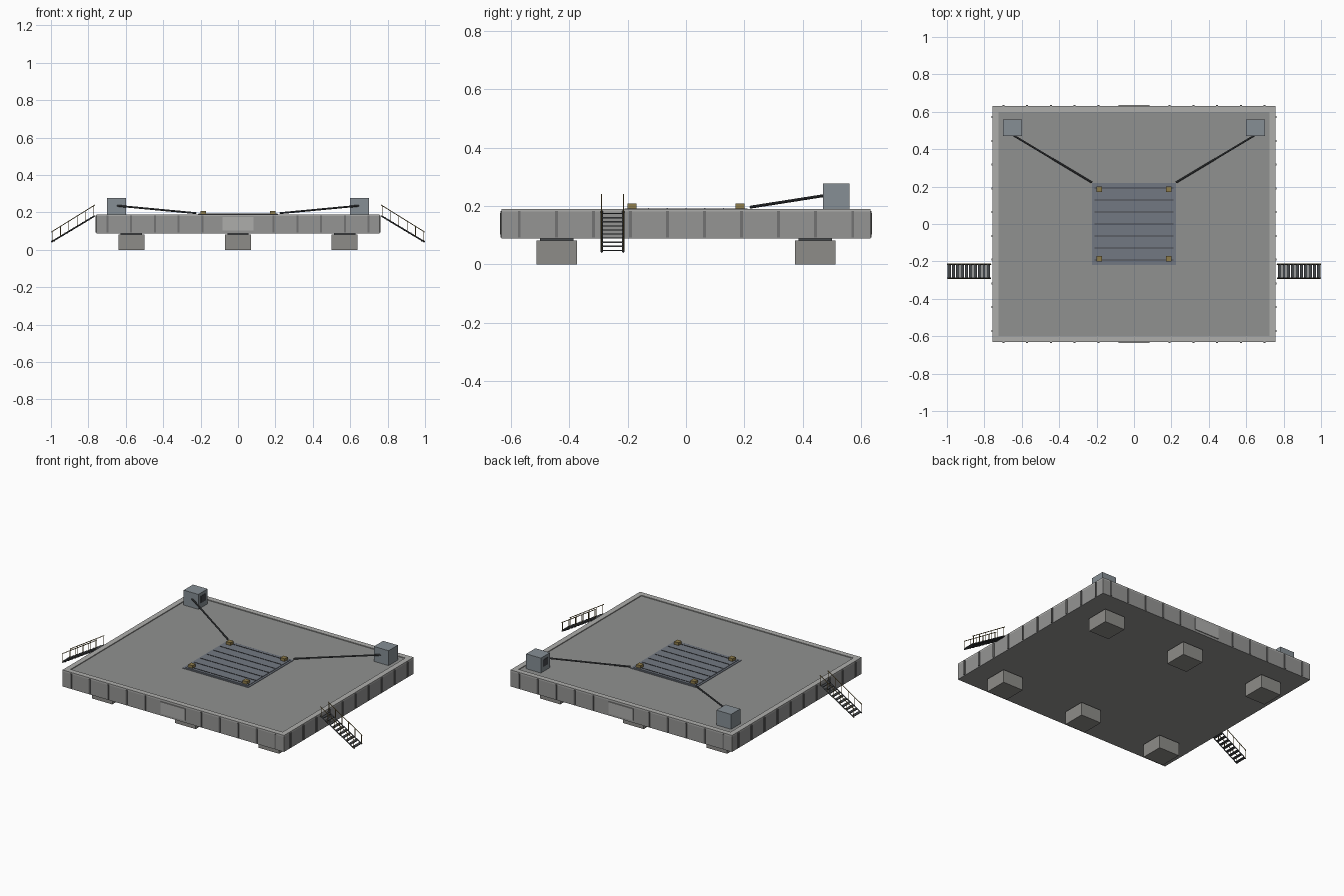
import bpy, bmesh, math
from mathutils import Vector, Matrix

if "Cube" in bpy.data.objects:
    bpy.data.objects.remove(bpy.data.objects["Cube"])


def material(name, rgb):
    m = bpy.data.materials.new(name)
    m.diffuse_color = (*rgb, 1)
    m.use_nodes = True
    m.node_tree.nodes["Principled BSDF"].inputs["Base Color"].default_value = m.diffuse_color
    return m


RIM = material("rim_grey", (0.42, 0.42, 0.41))
DECK = material("deck_grey", (0.28, 0.285, 0.28))
WALL = material("wall_grey", (0.30, 0.30, 0.295))
DARK = material("dark_steel", (0.06, 0.065, 0.07))
RIB = material("rib_grey", (0.17, 0.17, 0.17))
FOOT = material("foot_grey", (0.27, 0.265, 0.25))
BLUE = material("hatch_blue_grey", (0.17, 0.19, 0.225))
BOXC = material("winch_grey", (0.24, 0.275, 0.30))
GOLD = material("brass", (0.27, 0.20, 0.07))


def boxes(name, items, mat):
    """One object from boxes, each given as (low corner, high corner)."""
    bm = bmesh.new()
    for lo, hi in items:
        lo, hi = Vector(lo), Vector(hi)
        mtx = Matrix.Translation((lo + hi) / 2) @ Matrix.Diagonal((*(hi - lo), 1))
        bmesh.ops.create_cube(bm, size=1, matrix=mtx)
    return finish(name, bm, mat)


def beams(name, items, mat, sides=8):
    """One object from bars, each given as (start, end, radius)."""
    bm = bmesh.new()
    for a, b, r in items:
        a, b = Vector(a), Vector(b)
        d = b - a
        mtx = Matrix.Translation((a + b) / 2) @ d.to_track_quat('Z', 'Y').to_matrix().to_4x4()
        bmesh.ops.create_cone(bm, cap_ends=True, segments=sides, radius1=r, radius2=r,
                              depth=d.length, matrix=mtx)
    return finish(name, bm, mat)


def finish(name, bm, mat):
    me = bpy.data.meshes.new(name)
    bm.to_mesh(me)
    bm.free()
    me.materials.append(mat)
    ob = bpy.data.objects.new(name, me)
    bpy.context.collection.objects.link(ob)
    return ob


HX, HY, Z0, Z1 = 0.757, 0.632, 0.088, 0.19

# Platform body, raised rim
boxes("platform_body", [((-HX, -HY, Z0), (HX, HY, 0.18))], WALL)
boxes("deck_plate", [((-0.725, -0.6, 0.178), (0.725, 0.6, 0.185))], DECK)
W = 0.033
boxes("deck_rim", [((-HX, s * HY if s < 0 else HY - W, 0.18),
                    (HX, -HY + W if s < 0 else HY, Z1)) for s in (-1, 1)] +
      [((-HX if s < 0 else HX - W, -HY + W, 0.18),
        (-HX + W if s < 0 else HX, HY - W, Z1)) for s in (-1, 1)], RIM)

# Vertical ribs around the walls
ribs = []
for s in (-1, 1):
    for i in range(12):
        x = (i - 5.5) * 0.127
        if abs(x) > 0.1:
            ribs.append(((x - 0.005, s * HY - 0.004, 0.092), (x + 0.005, s * HY + 0.004, 0.183)))
    for i in range(10):
        y = (i - 4.5) * 0.127
        ribs.append(((s * HX - 0.005, y - 0.005, 0.092), (s * HX + 0.005, y + 0.005, 0.183)))
boxes("wall_ribs", ribs, RIB)

# Blank plates front and back
boxes("wall_plates", [((-0.084, s * HY - 0.005, 0.102), (0.084, s * HY + 0.005, 0.175))
                      for s in (-1, 1)], RIM)

# Six feet with necks
spots = [(x, y) for x in (-0.57, 0, 0.57) for y in (-0.443, 0.443)]
boxes("feet", [((x - 0.07, y - 0.07, 0), (x + 0.07, y + 0.07, 0.081)) for x, y in spots], FOOT)
boxes("foot_necks", [((x - 0.057, y - 0.057, 0.08), (x + 0.057, y + 0.057, 0.09))
                     for x, y in spots], DARK)

# Centre hatch with slats and corner blocks
boxes("hatch_frame", [((-0.225, -0.22, 0.184), (0.225, 0.22, 0.188))], BLUE)
boxes("hatch_panel", [((-0.213, -0.21, 0.186), (0.213, 0.21, 0.191))], BLUE)
boxes("hatch_slats", [((-0.21, i * 0.064 - 0.002, 0.19), (0.21, i * 0.064 + 0.002, 0.193))
                      for i in range(-3, 4)], DARK)
boxes("hatch_blocks", [((sx * 0.185 - 0.015, sy * 0.185 - 0.015, 0.186),
                        (sx * 0.185 + 0.015, sy * 0.185 + 0.015, 0.208))
                       for sx in (-1, 1) for sy in (-1, 1)], GOLD)

# Winch boxes, inner panels and cables
boxes("winch_boxes", [((s * 0.65 - 0.05, 0.47, 0.184), (s * 0.65 + 0.05, 0.56, 0.277))
                      for s in (-1, 1)], BOXC)
boxes("winch_inner_panels", [((s * 0.6 - 0.002, 0.492, 0.215), (s * 0.6 + 0.002, 0.54, 0.258))
                             for s in (-1, 1)], DARK)
beams("cables", [((s * 0.65, 0.477, 0.236), (s * 0.225, 0.222, 0.196), 0.005)
                 for s in (-1, 1)], DARK)

# Side stairs
YC, N = -0.252, 10
for s, side in ((-1, "left"), (1, "right")):
    def pt(t, y, dz=0.0):
        return (s * (0.765 + 0.233 * t), YC + y, 0.182 - 0.14 * t + dz)
    treads = []
    for i in range(N):
        x, _, z = pt((i + 0.6) / N, 0)
        treads.append(((x - 0.009, YC - 0.036, z - 0.002), (x + 0.009, YC + 0.036, z + 0.002)))
    boxes(side + "_stair_treads", treads, DARK)
    beams(side + "_stair_stringers", [(pt(0, y), pt(1, y), 0.004) for y in (-0.037, 0.037)], DARK, 4)
    rails = []
    for y in (-0.038, 0.038):
        rails.append((pt(0, y, 0.058), pt(1, y, 0.053), 0.0022))
        rails += [(pt(t, y), pt(t, y, 0.056), 0.0018) for t in (0.03, 0.22, 0.41, 0.6, 0.79, 0.98)]
    beams(side + "_stair_handrails", rails, GOLD, 6)
